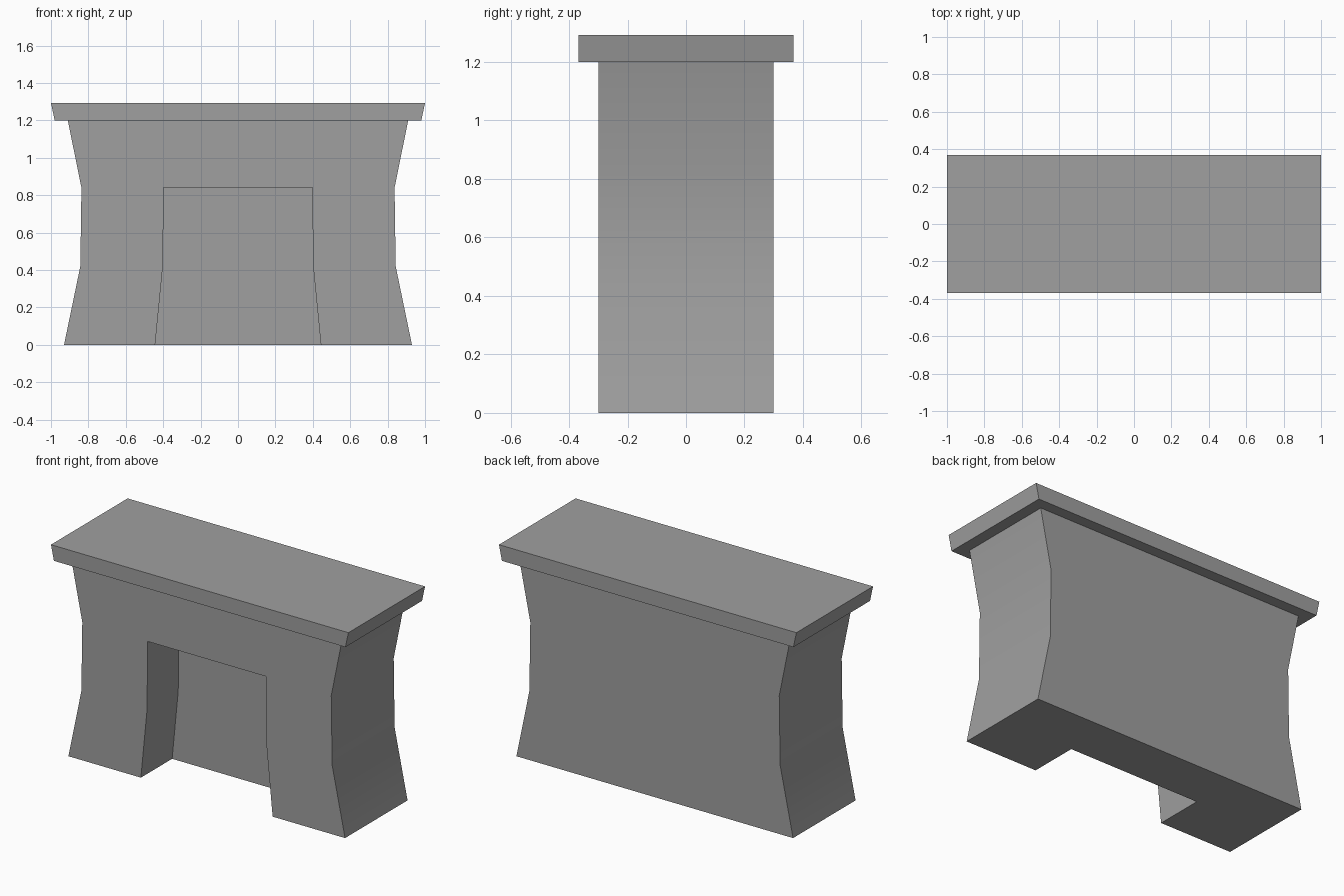
import bpy, bmesh, math

cube = bpy.data.objects.get("Cube")
if cube:
    bpy.data.objects.remove(cube, do_unlink=True)

GREY = (0.35, 0.35, 0.35, 1.0)
stone = bpy.data.materials.new("grey stone")
stone.use_nodes = True
stone.diffuse_color = GREY
stone.node_tree.nodes["Principled BSDF"].inputs["Base Color"].default_value = GREY


def mirrored(side):
    """Closed outline: right side going up, then left side going down."""
    return side + [(-x, z) for x, z in reversed(side)]


def ring(bm, outline, y):
    return [bm.verts.new((x, y, z)) for x, z in outline]


def walls(bm, a, b, closed):
    """Quads joining two matching rings."""
    n = len(a)
    for i in range(n if closed else n - 1):
        j = (i + 1) % n
        bm.faces.new((a[i], a[j], b[j], b[i]))


def finish(bm, name):
    bmesh.ops.recalc_face_normals(bm, faces=bm.faces)
    mesh = bpy.data.meshes.new(name)
    bm.to_mesh(mesh)
    bm.free()
    mesh.materials.append(stone)
    obj = bpy.data.objects.new(name, mesh)
    bpy.context.collection.objects.link(obj)
    bpy.ops.object.select_all(action="DESELECT")
    obj.select_set(True)
    bpy.context.view_layer.objects.active = obj
    bpy.ops.object.shade_smooth_by_angle(angle=math.radians(30))


# Waisted body with an open recess in its front half
outer = mirrored([(0.93, 0), (0.843, 0.42), (0.837, 0.84), (0.91, 1.2)])
inner = mirrored([(0.443, 0), (0.402, 0.42), (0.397, 0.84)])
bm = bmesh.new()
front, back = ring(bm, outer, -0.3), ring(bm, outer, 0.3)
mouth, recess = ring(bm, inner, -0.3), ring(bm, inner, 0)
walls(bm, front, back, closed=False)
walls(bm, mouth, recess, closed=False)
bm.faces.new(front + mouth[::-1])
bm.faces.new(back)
bm.faces.new(recess)
bm.faces.new((front[0], back[0], back[-1], front[-1],
              mouth[-1], recess[-1], recess[0], mouth[0]))
finish(bm, "fireplace_body")

# Overhanging shelf with slanted ends
bm = bmesh.new()
shelf = mirrored([(0.98, 1.2), (1.0, 1.293)])
front, back = ring(bm, shelf, -0.368), ring(bm, shelf, 0.368)
walls(bm, front, back, closed=True)
bm.faces.new(front)
bm.faces.new(back)
finish(bm, "mantel_shelf")
